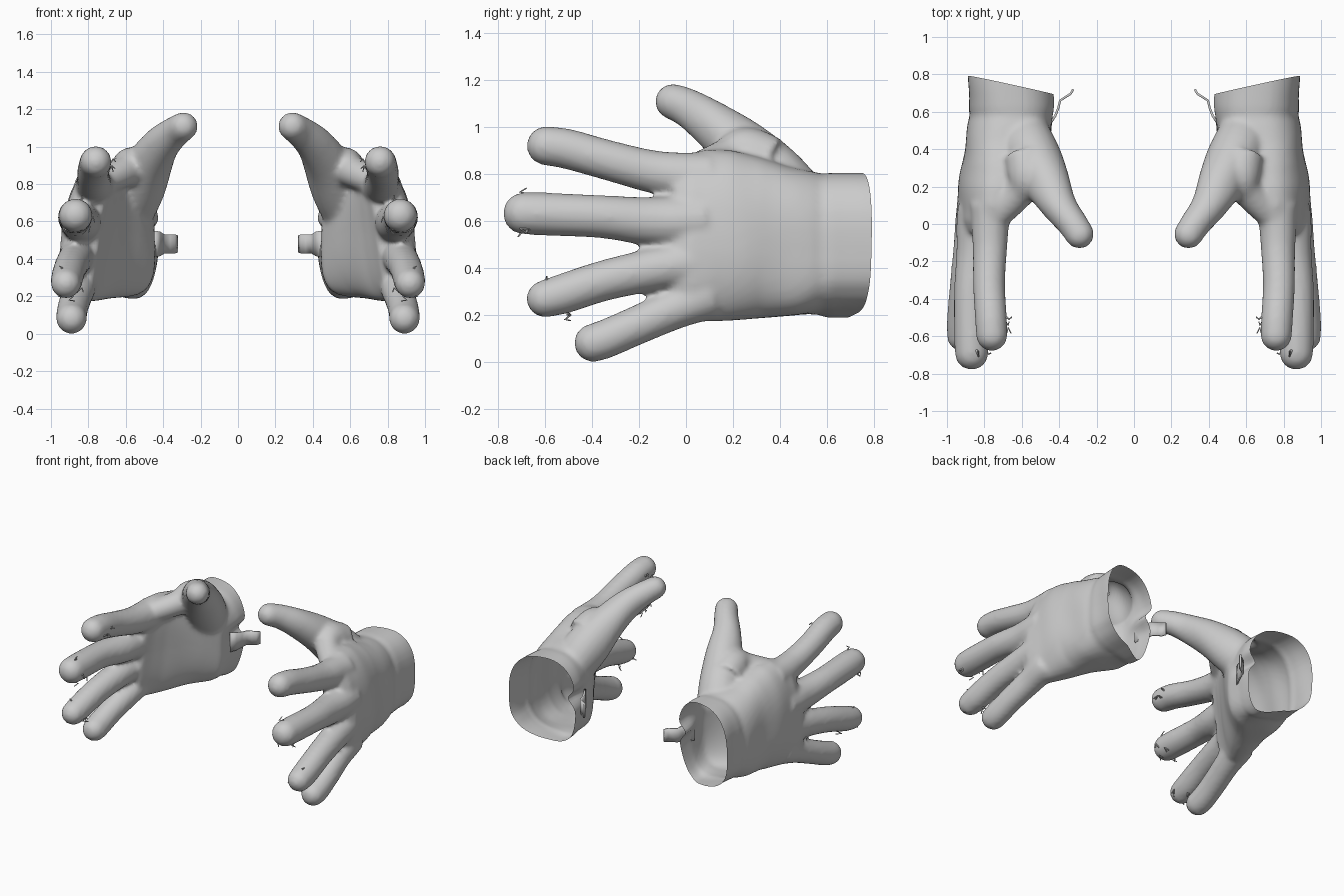
import bpy, bmesh, math, random
from mathutils import Vector

if "Cube" in bpy.data.objects:
    bpy.data.objects.remove(bpy.data.objects["Cube"])

random.seed(4)


def link(name, data):
    ob = bpy.data.objects.new(name, data)
    bpy.context.collection.objects.link(ob)
    return ob


def mirror(ob):
    m = ob.modifiers.new("pair", 'MIRROR')
    m.use_axis = (True, False, False)
    m.use_mirror_merge = False


def skin(bm, loops):
    """Closed tube through equal point loops."""
    loops = [[bm.verts.new(p) for p in loop] for loop in loops]
    n = len(loops[0])
    for a, b in zip(loops, loops[1:]):
        for i in range(n):
            j = (i + 1) % n
            bm.faces.new((a[i], a[j], b[j], b[i]))
    bm.faces.new(loops[0][::-1])
    bm.faces.new(loops[-1])


def digit(bm, pts, steps=4, n=20):
    """Round-tipped tube along a smooth (x, y, z, r) path."""
    p = [Vector(q) for q in pts]
    p = [2 * p[0] - p[1]] + p + [2 * p[-1] - p[-2]]
    path = []
    for i in range(1, len(p) - 2):
        a, b, c, d = p[i - 1:i + 3]
        for k in range(steps):
            t = k / steps
            path.append(0.5 * (2 * b + (c - a) * t + (2 * a - 5 * b + 4 * c - d) * t * t
                               + (3 * b - a - 3 * c + d) * t ** 3))
    tip = p[-2]
    end = (tip.xyz - path[-1].xyz).normalized()
    path.append(tip)
    for k in range(1, 7):
        a = k * math.pi / 2 / 6.2
        q = tip.xyz + end * tip[3] * math.sin(a)
        path.append(Vector((*q, tip[3] * math.cos(a))))
    loops = []
    for i, q in enumerate(path):
        t = path[min(i + 1, len(path) - 1)].xyz - path[max(i - 1, 0)].xyz
        u = t.cross(Vector((1, 0, 0))).normalized()
        v = t.cross(u).normalized()
        loops.append([q.xyz + q[3] * (u * math.cos(2 * math.pi * j / n)
                                      + v * math.sin(2 * math.pi * j / n)) for j in range(n)])
    skin(bm, loops)


def palm(bm, rings, n=48):
    """Ring = y, x min, x max, z min, z max, shear, arch; lower half is boxier at the cuff."""
    loops = []
    for y, x0, x1, z0, z1, shear, arch in rings:
        loop = []
        for i in range(n):
            t = 2 * math.pi * i / n
            c, s = math.cos(t), math.sin(t)
            e = .55 if s < 0 and y > .4 else .8
            u = math.copysign(abs(c) ** e, c)
            w = math.copysign(abs(s) ** e, s)
            x = (x0 + x1) / 2 + u * (x1 - x0) / 2 - shear * w - arch * w * w
            loop.append((x, y, (z0 + z1) / 2 + w * (z1 - z0) / 2))
        loops.append(loop)
    skin(bm, loops)


# Palm, wrist and cuff
bm = bmesh.new()
palm(bm, [
    (-.05, .74, .92, .20, .87, .045, .03),
    (.02, .71, .945, .175, .89, .04, .03),
    (.10, .67, .945, .17, .905, .04, .03),
    (.20, .60, .935, .175, .90, .03, .02),
    (.32, .52, .92, .185, .87, .01, .01),
    (.44, .45, .90, .195, .83, 0, 0),
    (.54, .43, .885, .205, .81, 0, 0),
    (.58, .425, .875, .21, .80, 0, 0),
    (.62, .42, .885, .205, .805, 0, 0),
    (.72, .42, .885, .205, .805, 0, 0),
    (.90, .42, .885, .205, .805, 0, 0),
])

# Fingers, thumb and thumb web: x, y, z, radius
digits = {
    "index": [(.77, .10, .78, .11), (.77, -.12, .805, .093), (.775, -.32, .855, .086),
              (.765, -.50, .905, .086), (.76, -.595, .92, .084)],
    "middle": [(.835, .08, .60, .115), (.845, -.14, .597, .105), (.87, -.35, .617, .092),
               (.87, -.58, .628, .092), (.868, -.69, .632, .090)],
    "ring": [(.85, .08, .43, .10), (.875, -.14, .392, .092), (.90, -.35, .345, .087),
             (.915, -.52, .29, .086), (.92, -.60, .268, .080)],
    "little": [(.84, .10, .285, .105), (.855, -.04, .228, .088), (.88, -.22, .15, .083),
               (.89, -.34, .098, .083), (.89, -.395, .08, .082)],
    "thumb": [(.60, .48, .65, .15), (.54, .37, .78, .148), (.475, .24, .91, .125),
              (.40, .10, 1.02, .098), (.335, .01, 1.08, .083), (.292, -.055, 1.108, .077)],
    "web": [(.58, .36, .84, .12), (.57, .25, .885, .115), (.61, .17, .865, .085),
            (.72, .06, .82, .075)],
}
for path in digits.values():
    digit(bm, path)
bmesh.ops.recalc_face_normals(bm, faces=bm.faces[:])

mesh = bpy.data.meshes.new("gloves")
bm.to_mesh(mesh)
bm.free()
glove = link("gloves", mesh)

# Fuse everything into one soft skin
rm = glove.modifiers.new("fuse", 'REMESH')
rm.mode = 'VOXEL'
rm.voxel_size = 0.015
sm = glove.modifiers.new("soften", 'SMOOTH')
sm.factor = 0.5
sm.iterations = 7
graph = bpy.context.evaluated_depsgraph_get()
fused = bpy.data.meshes.new_from_object(glove.evaluated_get(graph))
glove.modifiers.clear()
glove.data = fused

# Open the cuff with a slanted cut and pinch its palm side
bm = bmesh.new()
bm.from_mesh(fused)
bmesh.ops.bisect_plane(bm, geom=bm.verts[:] + bm.edges[:] + bm.faces[:],
                       plane_co=(.88, .79, .5), plane_no=(-.22, 1, -.02), clear_outer=True)
for v in bm.verts:
    x, y, z = v.co
    if y > .46:
        k = min(1, (y - .46) / .2)
        k = k * k * (3 - 2 * k)
        side = max(0, min(1, (.68 - x) / .2))
        low = max(0, min(1, (.5 - z) / .25))
        v.co.x += k * side * (.06 * math.exp(-((z - .53) / .05) ** 2) + .035 * low)
        # lower hem slopes down to a corner on the palm side
        v.co.z += k * low * (.045 - .09 * max(0, min(1, (.85 - x) / .4)))
        v.co.y -= .04 * k * side * low
    # faint wrinkles over the wrist and back
    v.co.x += .004 * math.sin(22 * y + 5 * z) * max(0, min(1, (y + .1) / .2))
for f in bm.faces:
    f.smooth = True
bm.to_mesh(fused)
bm.free()
mirror(glove)

# Wrist tab: a small curled strip on the palm side of the cuff
tab_mesh = bpy.data.meshes.new("wrist_tabs")
bm = bmesh.new()
prev = None
for x, y, h in [(.445, .54, .07), (.42, .58, .065), (.405, .62, .055), (.395, .66, .05),
                (.365, .68, .05), (.34, .695, .05), (.325, .72, .045)]:
    row = [bm.verts.new((x, y, .48 + s * h)) for s in (-1, 0, 1)]
    if prev:
        for i in (0, 1):
            bm.faces.new((prev[i], prev[i + 1], row[i + 1], row[i]))
    prev = row
for f in bm.faces:
    f.smooth = True
bm.to_mesh(tab_mesh)
bm.free()
tab = link("wrist_tabs", tab_mesh)
so = tab.modifiers.new("thickness", 'SOLIDIFY')
so.thickness = .012
so.offset = 0
mirror(tab)

# Frayed threads around the worn fingertips
cu = bpy.data.curves.new("frayed_threads", 'CURVE')
cu.dimensions = '3D'
cu.bevel_depth = .006
cu.bevel_resolution = 1
for finger, count in (("index", 3), ("middle", 6), ("ring", 6)):
    x, y, z, r = digits[finger][-1]
    for _ in range(count):
        ang = random.uniform(0, 2 * math.pi)
        d = Vector((math.cos(ang), random.uniform(-.8, .1), math.sin(ang))).normalized()
        if finger == "index":
            d = Vector((-.9, .1, random.uniform(-.6, .2))).normalized()
        root = Vector((x, y + random.uniform(0, .1), z)) + d * (r - .012)
        turn = Vector([random.uniform(-1, 1) for _ in range(3)]).cross(d) * .015
        reach = .022 if d.y < -.4 else .035
        sp = cu.splines.new('POLY')
        sp.points.add(3)
        for i, q in enumerate((root, root + d * .01 + turn, root + d * reach * .6 - turn,
                               root + d * reach + turn)):
            sp.points[i].co = (*q, 1)
            sp.points[i].radius = 1.3 - .25 * i
mirror(link("frayed_threads", cu))
